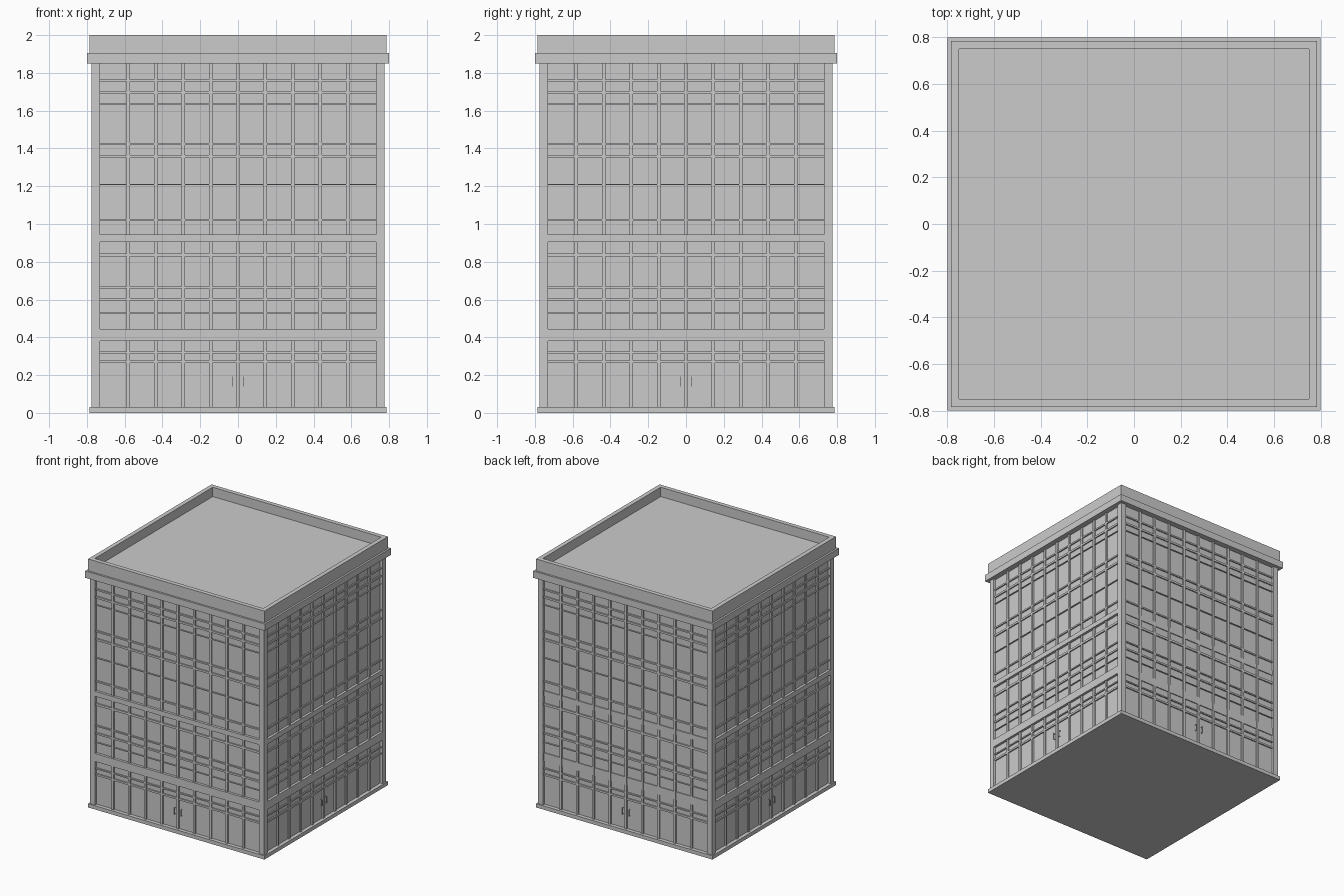
import bpy, bmesh
from math import pi
from mathutils import Matrix

if "Cube" in bpy.data.objects:
    bpy.data.objects.remove(bpy.data.objects["Cube"])

GLASS, MULLION, RAIL, PIER = 0.755, 0.767, 0.765, 0.775


def make_object(name, boxes, turn=0):
    """One mesh from boxes ((x0,x1),(y0,y1),(z0,z1)), turned about z."""
    bm = bmesh.new()
    for spans in boxes:
        size = [b - a for a, b in spans]
        mid = [(a + b) / 2 for a, b in spans]
        m = (Matrix.Rotation(turn, 4, 'Z') @ Matrix.Translation(mid)
             @ Matrix.Diagonal((*size, 1)))
        bmesh.ops.create_cube(bm, size=1, matrix=m)
    mesh = bpy.data.meshes.new(name)
    bm.to_mesh(mesh)
    bm.free()
    ob = bpy.data.objects.new(name, mesh)
    bpy.context.collection.objects.link(ob)
    return ob


def square(r, z0, z1):
    return ((-r, r), (-r, r), (z0, z1))


def ring(name, outer, inner, z0, z1):
    """Hollow square frame with clean mitred corners."""
    bm = bmesh.new()
    loops = []
    for r, z in ((outer, z0), (outer, z1), (inner, z1), (inner, z0)):
        loops.append([bm.verts.new((r * x, r * y, z))
                      for x, y in ((-1, -1), (1, -1), (1, 1), (-1, 1))])
    for i in range(4):
        a, b = loops[i], loops[(i + 1) % 4]
        for j in range(4):
            k = (j + 1) % 4
            bm.faces.new((a[j], a[k], b[k], b[j]))
    mesh = bpy.data.meshes.new(name)
    bm.to_mesh(mesh)
    bm.free()
    ob = bpy.data.objects.new(name, mesh)
    bpy.context.collection.objects.link(ob)


# Main masses
make_object("base_slab", [square(0.785, 0, 0.03)])
make_object("glass_core", [square(GLASS, 0.03, 1.85)])
make_object("cornice", [square(0.8, 1.85, 1.905)])
make_object("roof_deck", [square(0.751, 1.905, 1.925)])
ring("parapet", 0.785, 0.75, 1.905, 2.0)

# Corner piers
corner = {1: (0.73, PIER), -1: (-PIER, -0.73)}
make_object("corner_piers", [(corner[i], corner[j], (0.03, 1.85))
                             for i in (-1, 1) for j in (-1, 1)])

# Facade details, drawn on the front and turned to each side
rails = [(1.76, 0.012), (1.697, 0.016), (1.635, 0.005), (1.424, 0.012),
         (1.358, 0.016), (1.21, 0.006), (1.021, 0.012), (0.836, 0.018),
         (0.664, 0.01), (0.602, 0.014), (0.53, 0.005), (0.32, 0.01),
         (0.271, 0.015)]
bands = [(0.38, 0.445), (0.905, 0.945)]

for side, turn in (("front", 0), ("right", pi / 2),
                   ("back", pi), ("left", -pi / 2)):
    # Vertical mullions
    make_object(side + "_mullions",
                [((i * 0.145 - 0.009, i * 0.145 + 0.009),
                  (-MULLION, -0.74), (0.03, 1.85)) for i in range(-4, 5)], turn)
    # Horizontal window rails
    make_object(side + "_rails",
                [((-0.73, 0.73), (-RAIL, -0.74), (z - h / 2, z + h / 2))
                 for z, h in rails], turn)
    # Floor bands, flush with the piers except on the back
    depth = 0.762 if side == "back" else PIER
    make_object(side + "_floor_bands",
                [((-0.73, 0.73), (-depth, -0.74), b) for b in bands], turn)
    # Paired door pulls with stand-offs
    pulls = []
    for s in (-1, 1):
        x = s * 0.03
        pulls.append(((x - 0.002, x + 0.002), (-0.771, -0.767), (0.14, 0.192)))
        for z in (0.14, 0.188):
            pulls.append(((x - 0.002, x + 0.002), (-0.768, -0.75), (z, z + 0.004)))
    make_object(side + "_door_handles", pulls, turn)
